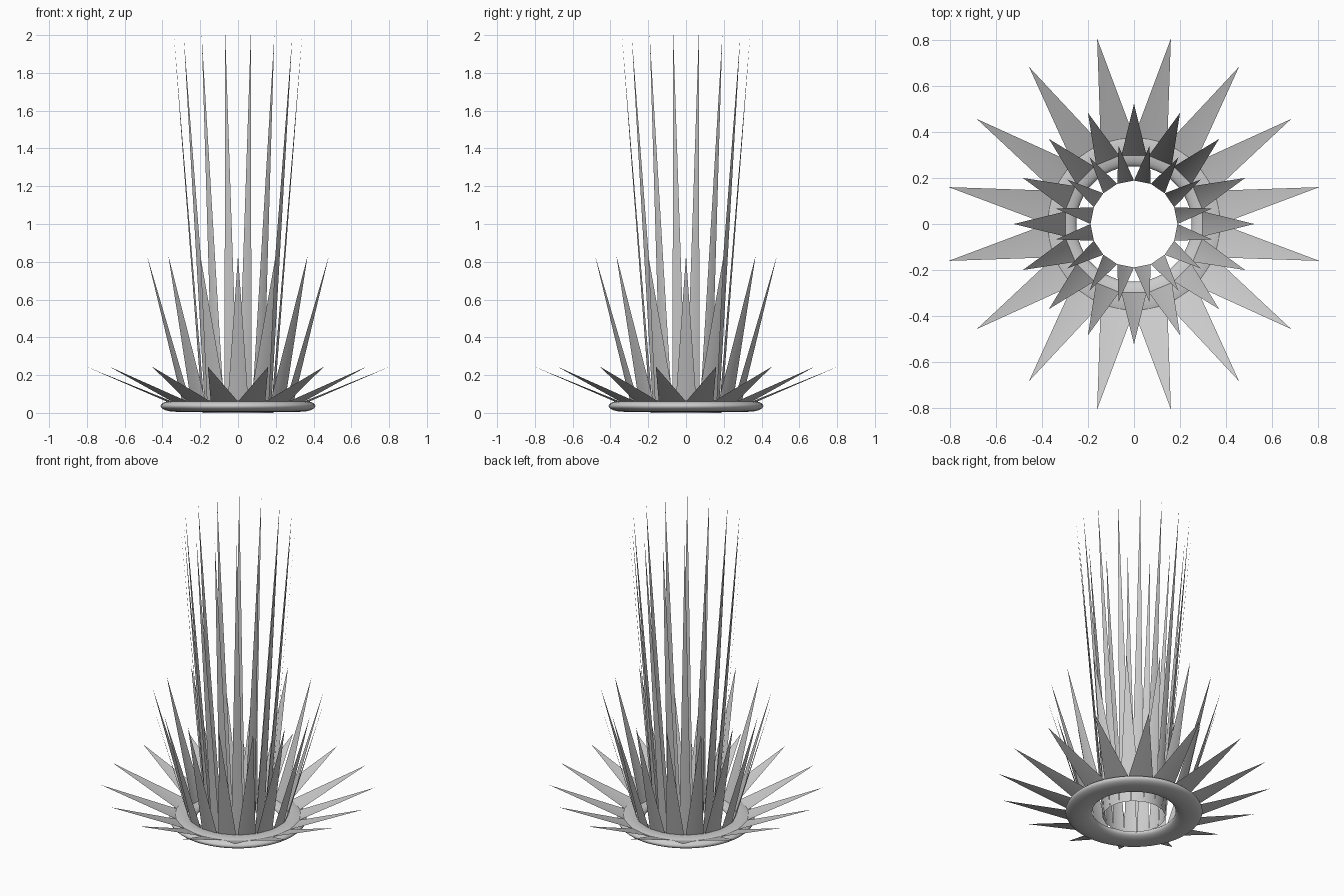
import bpy, bmesh, math

cube = bpy.data.objects.get("Cube")
if cube:
    bpy.data.objects.remove(cube, do_unlink=True)

COUNT = 16
STEP = 2 * math.pi / COUNT

grey = bpy.data.materials.new("plain_grey")
grey.use_nodes = True
colour = (0.6, 0.6, 0.6, 1)
grey.diffuse_color = colour
grey.node_tree.nodes["Principled BSDF"].inputs["Base Color"].default_value = colour


def polar(radius, angle, z):
    return (radius * math.cos(angle), radius * math.sin(angle), z)


def finish(name, bm):
    mesh = bpy.data.meshes.new(name)
    bm.to_mesh(mesh)
    bm.free()
    mesh.materials.append(grey)
    mesh.shade_smooth()
    obj = bpy.data.objects.new(name, mesh)
    bpy.context.collection.objects.link(obj)
    return obj


def blade_ring(name, base_r, base_z, tip_r, tip_z, turn):
    """Ring of flat pointed blades whose base corners touch."""
    bm = bmesh.new()
    corner_r = base_r / math.cos(STEP / 2)
    base = [bm.verts.new(polar(corner_r, (i + turn - 0.5) * STEP, base_z))
            for i in range(COUNT)]
    for i in range(COUNT):
        tip = bm.verts.new(polar(tip_r, (i + turn) * STEP, tip_z))
        bm.faces.new((base[i], base[(i + 1) % COUNT], tip))
    return finish(name, bm)


# Three tiers of blades, alternating by half a step
blade_ring("inner_tall_blades", 0.185, 0.0, 0.346, 2.0, 0.5)
blade_ring("middle_blades", 0.287, 0.025, 0.522, 0.835, 0)
blade_ring("outer_low_blades", 0.37, 0.06, 0.82, 0.245, 0.5)

# Flattened ring that holds the blades
bpy.ops.mesh.primitive_torus_add(
    major_segments=64, minor_segments=24,
    major_radius=0.33, minor_radius=0.08, location=(0, 0, 0.036))
ring = bpy.context.object
ring.name = "base_ring"
ring.scale.z = 0.375
bpy.ops.object.transform_apply(location=False, rotation=False, scale=True)
ring.data.materials.append(grey)
ring.data.shade_smooth()
